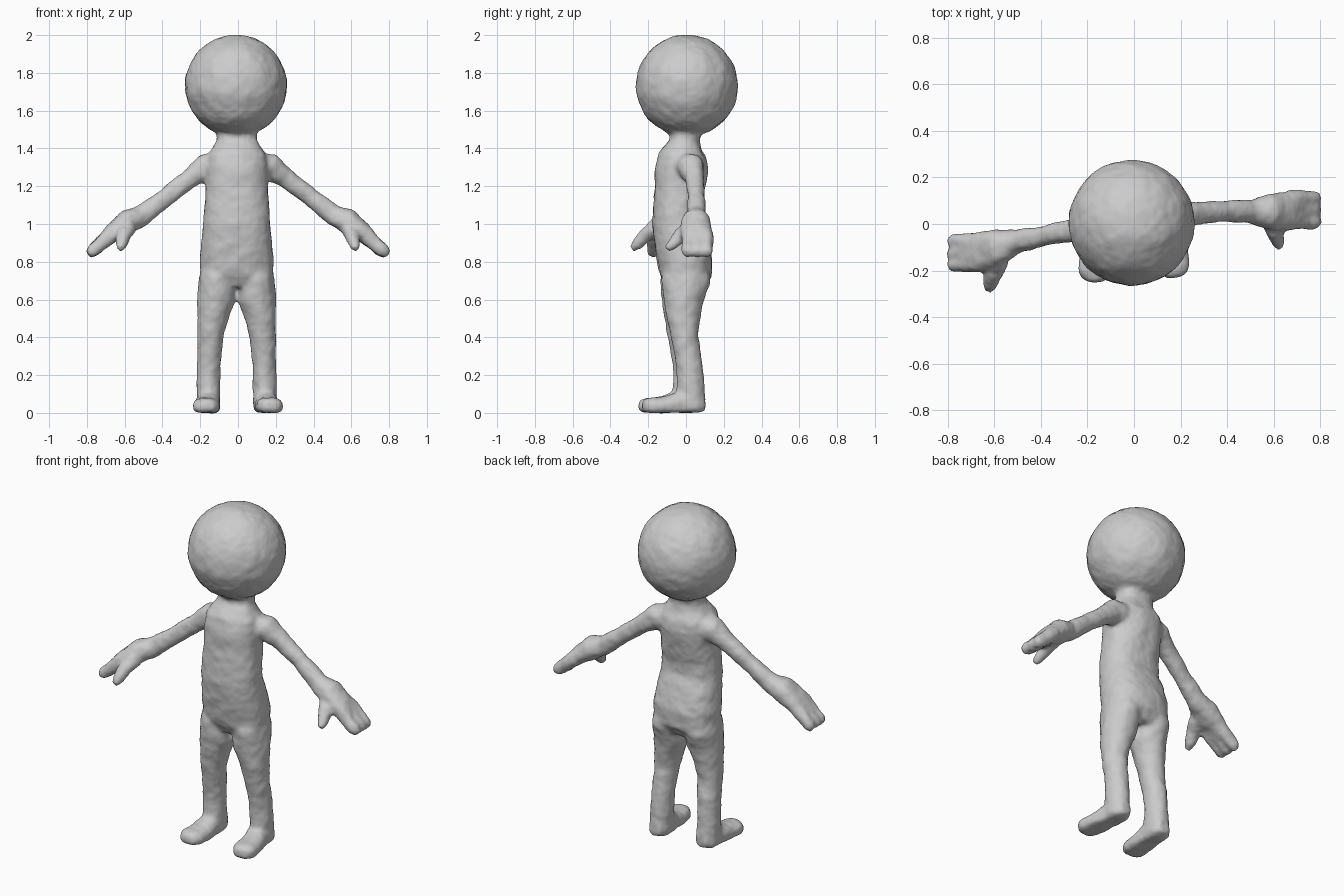
import bpy, bmesh, math
from mathutils import Vector

if "Cube" in bpy.data.objects:
    bpy.data.objects.remove(bpy.data.objects["Cube"])

parts = []


def add_part(name, bm):
    bmesh.ops.recalc_face_normals(bm, faces=bm.faces)
    mesh = bpy.data.meshes.new(name)
    bm.to_mesh(mesh)
    bm.free()
    ob = bpy.data.objects.new(name, mesh)
    bpy.context.collection.objects.link(ob)
    parts.append(ob)


def tube(name, sections, side, power=2.0, floor=None, n=28):
    """Loft rings (x, y, z, half width along side, half thickness)."""
    bm = bmesh.new()
    pts = [Vector(s[:3]) for s in sections]
    rings = []
    for i, s in enumerate(sections):
        t = (pts[min(i + 1, len(pts) - 1)] - pts[max(i - 1, 0)]).normalized()
        u = Vector(side)
        u = (u - t * u.dot(t)).normalized()
        v = t.cross(u)
        ring = []
        for k in range(n):
            a = 2 * math.pi * k / n
            c, d = math.cos(a), math.sin(a)
            c = math.copysign(abs(c) ** (2 / power), c)
            d = math.copysign(abs(d) ** (2 / power), d)
            p = pts[i] + u * c * s[3] + v * d * s[4]
            if floor is not None:
                p.z = max(p.z, floor)
            ring.append(bm.verts.new(p))
        rings.append(ring)
    for r, q in zip(rings, rings[1:]):
        for k in range(n):
            bm.faces.new((r[k], r[(k + 1) % n], q[(k + 1) % n], q[k]))
    bm.faces.new(rings[0][::-1])
    bm.faces.new(rings[-1])
    add_part(name, bm)


X, Y = (1, 0, 0), (0, 1, 0)

# Head: large ball
bm = bmesh.new()
bmesh.ops.create_icosphere(bm, subdivisions=5, radius=0.269)
bmesh.ops.translate(bm, verts=bm.verts, vec=(-0.01, 0.005, 1.732))
add_part("head", bm)

# Torso and neck: (z, half width, front y, back y)
torso = [(.66, .14, -.10, .09), (.72, .19, -.135, .135), (.8, .196, -.15, .14),
         (.9, .187, -.167, .112), (1.0, .177, -.177, .078), (1.1, .17, -.172, .08),
         (1.2, .165, -.167, .10), (1.3, .167, -.162, .118), (1.36, .157, -.147, .108),
         (1.4, .132, -.115, .088), (1.44, .107, -.085, .075), (1.53, .105, -.08, .08)]
tube("torso", [(-.006, (f + b) / 2, z, w, (b - f) / 2) for z, w, f, b in torso], X, 2.3)

# Legs and feet: sideways sign, forward shift, toe turn-out
for s, dy, turn in ((1, 0, .022), (-1, -.02, 0)):
    leg = [(.80, .10, 0, .085, .10), (.70, .105, 0, .095, .13), (.6, .108, -.013, .10, .108),
           (.5, .128, -.012, .08, .088), (.4, .139, -.008, .069, .072),
           (.3, .144, .012, .063, .07), (.2, .148, .022, .062, .07),
           (.1, .15, .025, .062, .075), (.03, .15, .028, .062, .075)]
    tube("leg", [(s * x - .008, y + dy * (1 - z) / .8, z, w, d)
                 for z, x, y, w, d in leg], X)
    foot = [(.148, .10, .05, .035, .04), (.148, .06, .05, .06, .065),
            (.15, -.03, .05, .062, .068), (.157, -.10, .036, .07, .05),
            (.16, -.18, .036, .07, .047), (.16, -.218, .034, .052, .036),
            (.16, -.23, .034, .03, .022)]
    tube("foot", [(s * (x + turn * max(0, -y) * 5) - .008, y + dy, z, w, h)
                  for x, y, z, w, h in foot], X, 2.3, floor=.002)

# Arms and mitten hands: the two sides differ only in depth
arm = [(.10, 1.30, .08, .08), (.18, 1.30, .068, .07), (.25, 1.245, .05, .052),
       (.38, 1.145, .043, .047), (.50, 1.05, .05, .054), (.58, 1.015, .076, .065),
       (.66, .955, .085, .05), (.72, .90, .08, .038)]
depths = {1: (.01, .025, .045, .055, .055, .05, .055, .06),
          -1: (0, -.01, -.025, -.05, -.075, -.10, -.12, -.125)}
for s, ys in depths.items():
    tube("arm", [(s * x, y, z, a, b) for (x, z, a, b), y in zip(arm, ys)], Y, 2.2)
    h = ys[-1]
    for k in (-1, 0, 1):
        y = h + k * .05
        tube("finger", [(s * .66, y, .955, .034, .042), (s * .73, y, .89, .034, .039),
                        (s * .775, y, .853, .032, .034), (s * .795, y, .838, .02, .02)], Y)
    tube("thumb", [(s * .58, h - .03, .99, .045, .045), (s * .605, h - .09, .94, .04, .038),
                   (s * .617, h - .135, .89, .031, .03), (s * .622, h - .163, .868, .018, .018)], X)

# Fuse into one skin, blend the joints, add faint hand-made unevenness
bpy.ops.object.select_all(action='DESELECT')
for ob in parts:
    ob.select_set(True)
bpy.context.view_layer.objects.active = parts[0]
bpy.ops.object.join()
fig = bpy.context.view_layer.objects.active
fig.name = "figure_body"

rm = fig.modifiers.new("fuse", 'REMESH')
rm.mode = 'VOXEL'
rm.voxel_size = 0.011
rm.use_smooth_shade = True
sm = fig.modifiers.new("blend", 'SMOOTH')
sm.factor = 0.5
sm.iterations = 10
tex = bpy.data.textures.new("dents", 'CLOUDS')
tex.noise_scale = 0.07
dp = fig.modifiers.new("dents", 'DISPLACE')
dp.texture = tex
dp.texture_coords = 'LOCAL'
dp.strength = 0.012
dp.mid_level = 0.45
